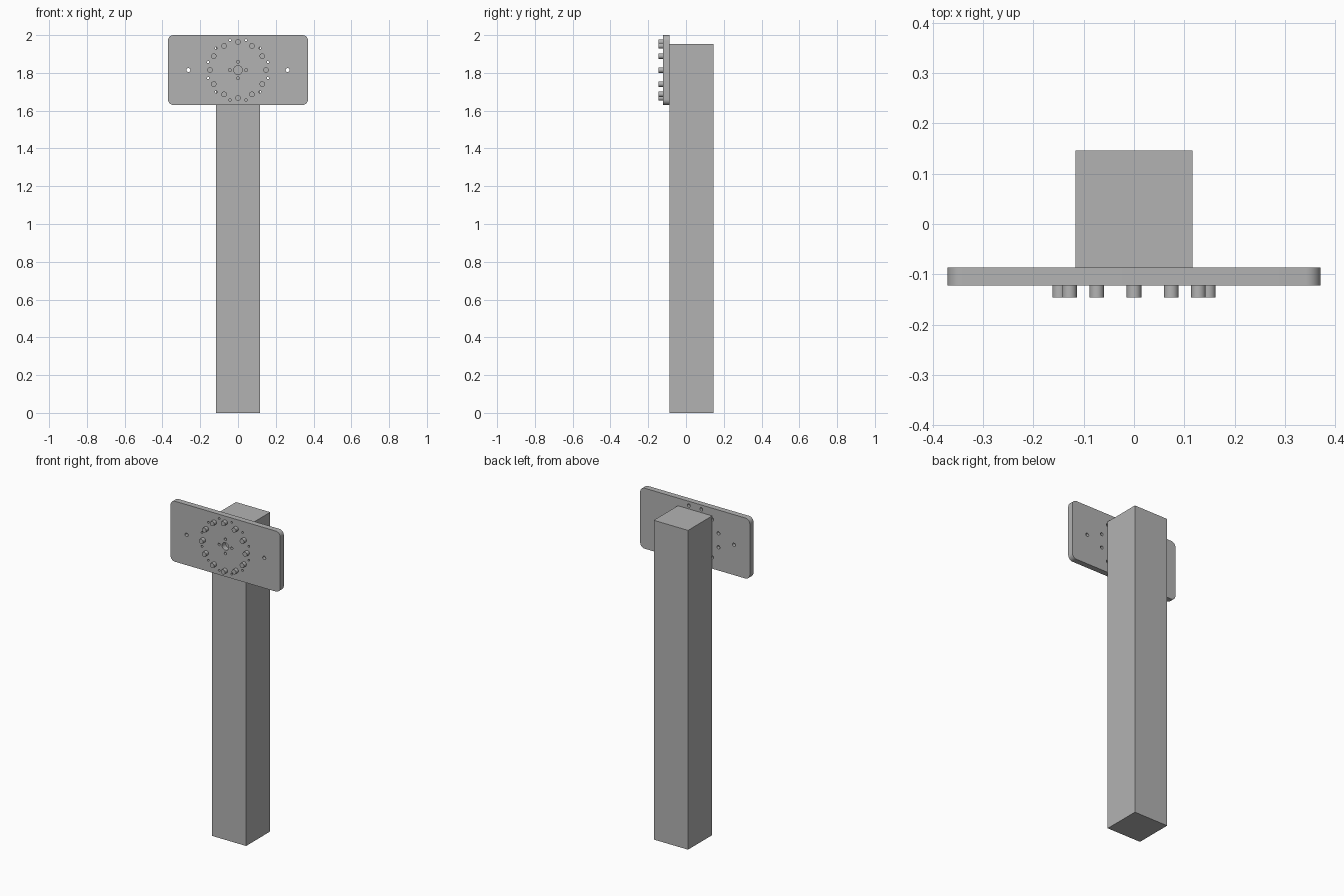
import bpy
import bmesh
from math import cos, sin, radians, pi
from mathutils import Matrix, Vector

cube = bpy.data.objects.get("Cube")
if cube:
    bpy.data.objects.remove(cube, do_unlink=True)

grey = bpy.data.materials.new("plain_grey")
grey.use_nodes = True
COLOUR = (0.45, 0.45, 0.45, 1)
grey.diffuse_color = COLOUR
grey.node_tree.nodes["Principled BSDF"].inputs["Base Color"].default_value = COLOUR

BACK, JOINT, FACE, TIP = 0.146, -0.087, -0.122, -0.146
HUB_Z = 1.815          # height of the plate centre
HALF_COLUMN = 0.116


def make_object(name, bm):
    bmesh.ops.recalc_face_normals(bm, faces=bm.faces)
    mesh = bpy.data.meshes.new(name)
    bm.to_mesh(mesh)
    bm.free()
    mesh.materials.append(grey)
    obj = bpy.data.objects.new(name, mesh)
    bpy.context.collection.objects.link(obj)
    return obj


def box(bm, low, high):
    low, high = Vector(low), Vector(high)
    move = Matrix.Translation((low + high) / 2)
    bmesh.ops.create_cube(bm, size=1, matrix=move @ Matrix.Diagonal((*(high - low), 1)))


def rod(bm, x, z, radius, y0, y1, sides=24):
    """Cylinder along y, offset from the plate centre."""
    place = Matrix.Translation((x, (y0 + y1) / 2, HUB_Z + z)) @ Matrix.Rotation(pi / 2, 4, "X")
    bmesh.ops.create_cone(bm, cap_ends=True, segments=sides, radius1=radius,
                          radius2=radius, depth=abs(y1 - y0), matrix=place)


def ring(radius, count, start=0):
    angles = [radians(start) + 2 * pi * i / count for i in range(count)]
    return [(radius * cos(a), radius * sin(a)) for a in angles]


def activate(obj):
    bpy.ops.object.select_all(action="DESELECT")
    obj.select_set(True)
    bpy.context.view_layer.objects.active = obj


def cut(obj, cutter):
    cutter.hide_render = True
    mod = obj.modifiers.new("holes", "BOOLEAN")
    mod.operation = "DIFFERENCE"
    mod.solver = "EXACT"
    mod.object = cutter
    activate(obj)
    bpy.ops.object.modifier_apply(modifier=mod.name)
    bpy.data.objects.remove(cutter, do_unlink=True)


# Square column
bm = bmesh.new()
box(bm, (-HALF_COLUMN, JOINT, 0), (HALF_COLUMN, BACK, 1.953))
make_object("column", bm)

# Mounting plate with rounded corners
bm = bmesh.new()
box(bm, (-0.371, FACE, 1.63), (0.371, JOINT, 2))
corners = [e for e in bm.edges if abs(e.verts[0].co.y - e.verts[1].co.y) > 0.01]
bmesh.ops.bevel(bm, geom=corners, offset=0.03, segments=8, profile=0.5, affect="EDGES")
plate = make_object("mounting_plate", bm)

# Through holes: screw ring, hub, hub ring and the two side holes
bm = bmesh.new()
front, back = FACE - 0.02, JOINT + 0.02
for x, z in ring(0.164, 12, 15):
    rod(bm, x, z, 0.006, front, back, 16)
for x, z in ring(0.043, 4):
    rod(bm, x, z, 0.008, front, back, 16)
for x in (-0.263, 0.263):
    rod(bm, x, 0, 0.0105, front, back)
rod(bm, 0, 0, 0.023, front, back, 32)
cut(plate, make_object("hole_cutter", bm))

# Wider recesses behind the screw ring
bm = bmesh.new()
for x, z in ring(0.164, 12, 15):
    rod(bm, x, z, 0.01, JOINT - 0.017, back, 16)
cut(plate, make_object("recess_cutter", bm))
activate(plate)
bpy.ops.object.shade_smooth_by_angle(angle=radians(30))

# Ring of pins on the front of the plate
for i, (x, z) in enumerate(ring(0.148, 12)):
    bm = bmesh.new()
    rod(bm, x, z, 0.0145, TIP, FACE + 0.003)
    pin = make_object(f"pin_{i + 1}", bm)
    activate(pin)
    bpy.ops.object.shade_smooth_by_angle(angle=radians(30))
